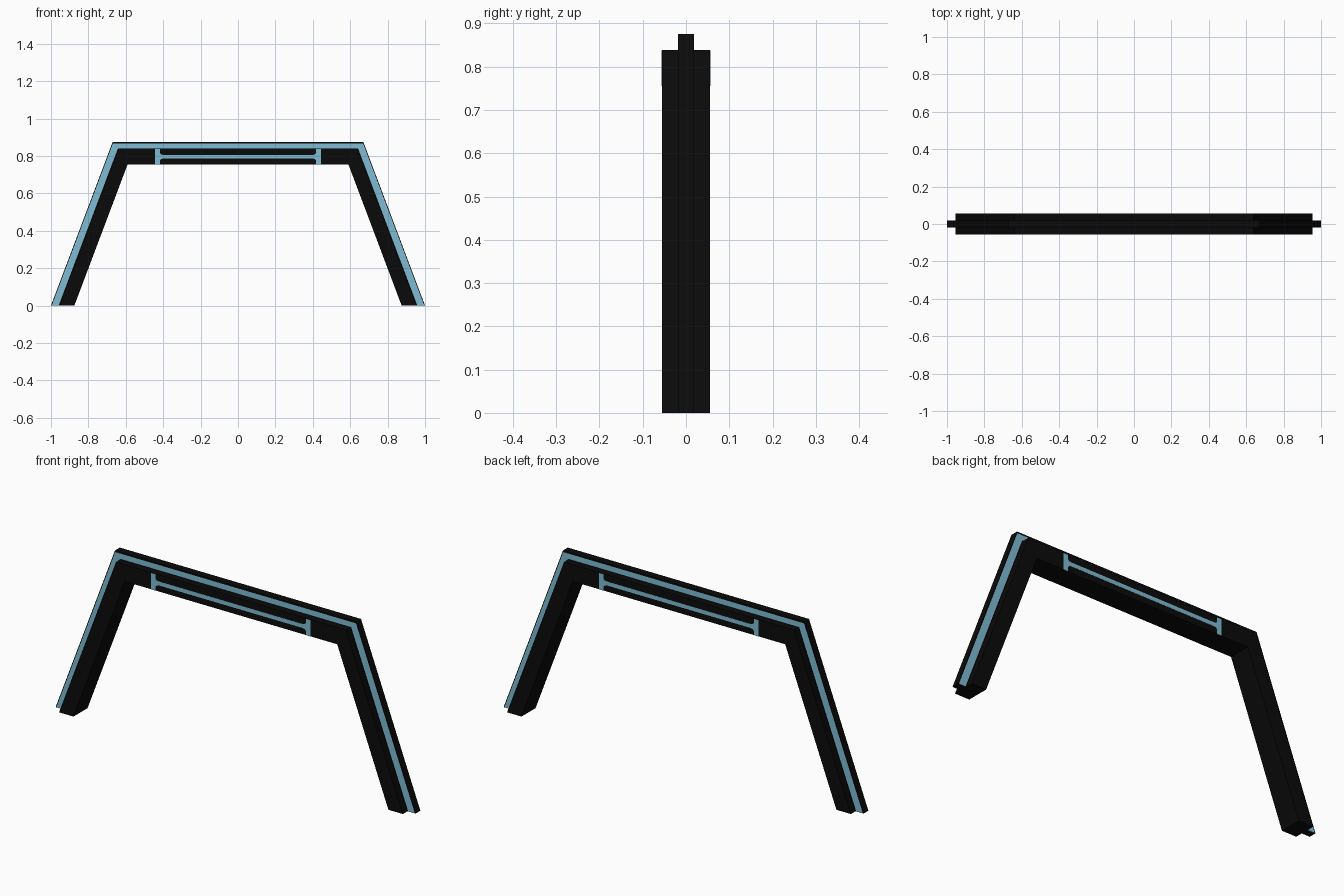
import bpy, bmesh

if "Cube" in bpy.data.objects:
    bpy.data.objects.remove(bpy.data.objects["Cube"])


def material(name, rgb):
    m = bpy.data.materials.new(name)
    m.diffuse_color = (*rgb, 1)
    m.use_nodes = True
    m.node_tree.nodes["Principled BSDF"].inputs["Base Color"].default_value = m.diffuse_color
    return m


BLACK = material("matt black", (0.003, 0.003, 0.003))
BLUE = material("pale blue", (0.21, 0.50, 0.65))


def finish(bm, name, mats):
    bmesh.ops.recalc_face_normals(bm, faces=bm.faces)
    me = bpy.data.meshes.new(name)
    bm.to_mesh(me)
    bm.free()
    for m in mats:
        me.materials.append(m)
    ob = bpy.data.objects.new(name, me)
    bpy.context.collection.objects.link(ob)
    return ob


# Arch frame: stepped cross-section swept along leg, beam, leg with mitred corners
TOP, SLOPE = 0.875, 0.377
RIB, BODY = 0.019, 0.056
# (inset across the leg, inset below the top, half depth)
half = [(0, 0, RIB), (0.004, 0.008, RIB), (0.041, 0.035, RIB),
        (0.045, 0.036, RIB), (0.045, 0.036, BODY), (0.125, 0.12, BODY)]
section = [(a, b, -y) for a, b, y in half] + [(a, b, y) for a, b, y in reversed(half)]

bm = bmesh.new()
rings = []
for side, at_top in ((-1, 0), (-1, 1), (1, 1), (1, 0)):
    ring = []
    for dx, dz, y in section:
        z = (TOP - dz) * at_top
        ring.append(bm.verts.new((side * (1 - dx - SLOPE * z), y, z)))
    rings.append(ring)
n = len(section)
for r0, r1 in zip(rings, rings[1:]):
    for i in range(n):
        j = (i + 1) % n
        f = bm.faces.new((r0[i], r0[j], r1[j], r1[i]))
        # light strip runs along the front and back of the thin outer rib
        f.material_index = 1 if i in (1, n - 3) else 0
bm.faces.new(rings[0])
bm.faces.new(rings[-1])
finish(bm, "arch_frame", (BLACK, BLUE))

# Beam light strips: a long bar with flared upright ends, on front and back
MID = 0.796
quarter = [(0.40, 0.010), (0.412, 0.013), (0.418, 0.022), (0.418, 0.041), (0.443, 0.041)]
right = [(x, MID + h) for x, h in quarter] + [(x, MID - h) for x, h in reversed(quarter)]
outline = right + [(-x, z) for x, z in reversed(right)]
for name, s in (("front_beam_light", -1), ("back_beam_light", 1)):
    bm = bmesh.new()
    face = bm.faces.new([bm.verts.new((x, s * (BODY - 0.001), z)) for x, z in outline])
    out = bmesh.ops.extrude_face_region(bm, geom=[face])
    for v in out["geom"]:
        if isinstance(v, bmesh.types.BMVert):
            v.co.y += s * 0.002
    finish(bm, name, (BLUE,))
